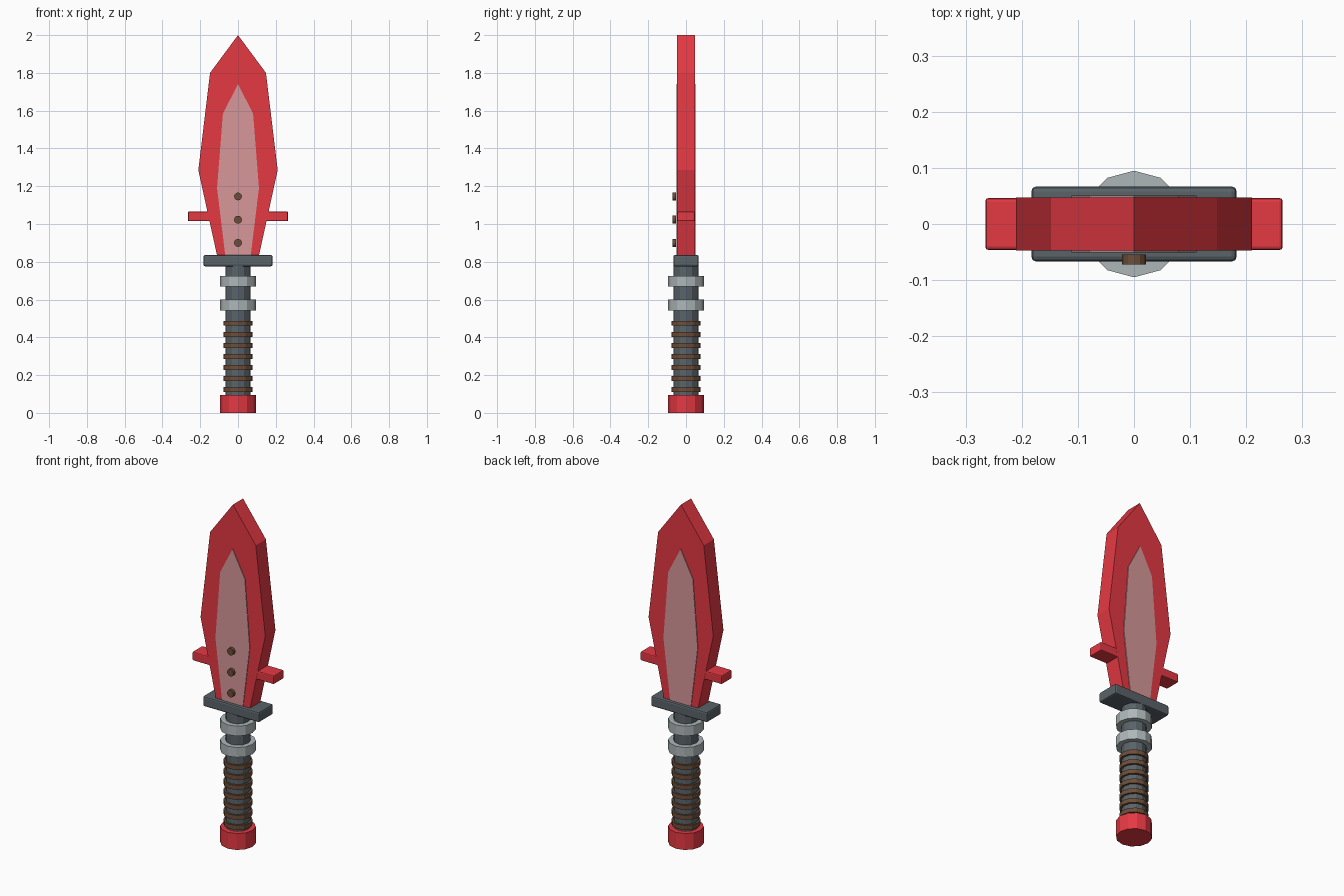
import bpy, bmesh
from math import pi

if "Cube" in bpy.data.objects:
    bpy.data.objects.remove(bpy.data.objects["Cube"])


def material(name, rgb):
    m = bpy.data.materials.new(name)
    m.diffuse_color = (*rgb, 1)
    m.use_nodes = True
    m.node_tree.nodes["Principled BSDF"].inputs["Base Color"].default_value = m.diffuse_color
    return m


RED = material("red", (0.78, 0.04, 0.055))
PINK = material("pale_pink", (0.68, 0.31, 0.32))
STEEL = material("dark_steel", (0.10, 0.125, 0.14))
SILVER = material("silver", (0.42, 0.47, 0.48))
BROWN = material("brown", (0.15, 0.075, 0.04))


def slab(name, half, depth, mat):
    """Mirror a right-hand (x, z) outline and extrude it through y."""
    outline = half + [(-x, z) for x, z in reversed(half) if x > 0]
    bm = bmesh.new()
    face = bm.faces.new([bm.verts.new((x, -depth, z)) for x, z in outline])
    ext = bmesh.ops.extrude_face_region(bm, geom=[face])
    verts = [v for v in ext["geom"] if isinstance(v, bmesh.types.BMVert)]
    bmesh.ops.translate(bm, verts=verts, vec=(0, 2 * depth, 0))
    bmesh.ops.recalc_face_normals(bm, faces=bm.faces)
    mesh = bpy.data.meshes.new(name)
    bm.to_mesh(mesh)
    bm.free()
    mesh.materials.append(mat)
    ob = bpy.data.objects.new(name, mesh)
    bpy.context.collection.objects.link(ob)


def cylinder(name, r, depth, loc, mat, rot=(0, 0, 0)):
    bpy.ops.mesh.primitive_cylinder_add(vertices=12, radius=r, depth=depth,
                                        location=loc, rotation=rot)
    ob = bpy.context.object
    ob.name = name
    ob.data.materials.append(mat)


def drum(name, r, z0, z1, mat):
    cylinder(name, r, z1 - z0, (0, 0, (z0 + z1) / 2), mat)


def bar(name, hx, hy, z0, z1, bevel, mat):
    bpy.ops.mesh.primitive_cube_add(size=1, location=(0, 0, (z0 + z1) / 2))
    ob = bpy.context.object
    ob.name = name
    ob.scale = (2 * hx, 2 * hy, z1 - z0)
    bpy.ops.object.transform_apply(location=False, rotation=False, scale=True)
    mod = ob.modifiers.new("bevel", "BEVEL")
    mod.width, mod.segments = bevel, 2
    ob.data.materials.append(mat)


# Blade and its pale inlay, showing on both faces
slab("blade", [(0, 2.0), (0.148, 1.8), (0.21, 1.285), (0.108, 0.82)], 0.047, RED)
slab("blade_inlay", [(0, 1.74), (0.08, 1.585), (0.111, 1.19), (0.066, 0.82)], 0.051, PINK)

# Cross bars
bar("blade_crossbar", 0.265, 0.0465, 1.015, 1.066, 0.006, RED)
bar("guard", 0.183, 0.067, 0.776, 0.836, 0.009, STEEL)

# Grip, collars and pommel
drum("grip", 0.066, 0.05, 0.79, STEEL)
drum("upper_collar", 0.095, 0.668, 0.726, SILVER)
drum("lower_collar", 0.095, 0.543, 0.601, SILVER)
drum("pommel", 0.095, 0.0, 0.096, RED)

# Grip wrapping
for i in range(7):
    z = 0.123 + i * 0.0586
    drum(f"grip_wrap_{i + 1}", 0.078, z - 0.013, z + 0.013, BROWN)

# Rivets on the front face
for i, z in enumerate((0.90, 1.023, 1.146)):
    cylinder(f"rivet_{i + 1}", 0.021, 0.018, (0, -0.063, z), BROWN, (pi / 2, 0, 0))
